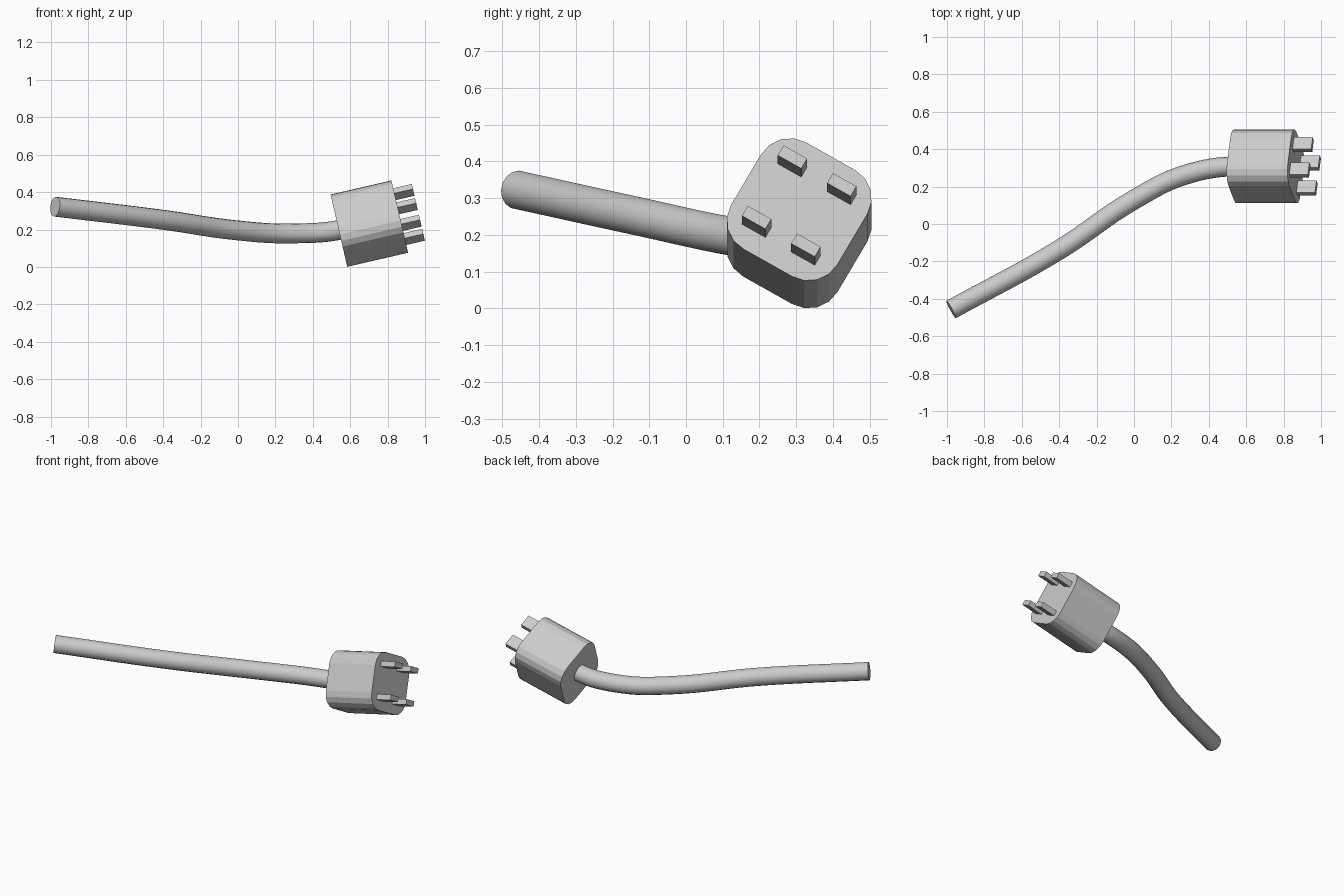
import bpy, bmesh
from math import sin, cos, pi, radians
from mathutils import Vector, Matrix

if "Cube" in bpy.data.objects:
    bpy.data.objects.remove(bpy.data.objects["Cube"])

TILT, ROLL = radians(13), radians(-30)
LENGTH = 0.334
FRONT = Vector((0.865, 0.308, 0.269))

# Plug frame: u and v span the face, a points out along the prongs
a = Vector((cos(TILT), 0, sin(TILT)))
side = Vector((0, 1, 0))
up = Vector((-sin(TILT), 0, cos(TILT)))
u = side * cos(ROLL) + up * sin(ROLL)
v = up * cos(ROLL) - side * sin(ROLL)
FRAME = Matrix.Translation(FRONT) @ Matrix((u, v, a)).transposed().to_4x4()


def prism(name, outline, z0, z1):
    """Extrude a face outline along the plug axis."""
    bm = bmesh.new()
    face = bm.faces.new([bm.verts.new((x, y, z0)) for x, y in outline])
    new = bmesh.ops.extrude_face_region(bm, geom=[face])["geom"]
    verts = [g for g in new if isinstance(g, bmesh.types.BMVert)]
    bmesh.ops.translate(bm, verts=verts, vec=(0, 0, z1 - z0))
    if not face.is_valid or len(bm.faces) < len(outline) + 2:
        bm.faces.new([w for w in bm.verts if abs(w.co.z - z0) < 1e-6])
    bmesh.ops.recalc_face_normals(bm, faces=bm.faces)
    mesh = bpy.data.meshes.new(name)
    bm.to_mesh(mesh)
    bm.free()
    obj = bpy.data.objects.new(name, mesh)
    obj.matrix_world = FRAME
    bpy.context.collection.objects.link(obj)
    return obj


def rounded_rect(w, h, r, steps):
    pts = []
    for k, (sx, sy) in enumerate([(1, 1), (-1, 1), (-1, -1), (1, -1)]):
        for i in range(steps + 1):
            t = (k + i / steps) * pi / 2
            pts.append((sx * (w / 2 - r) + r * cos(t), sy * (h / 2 - r) + r * sin(t)))
    return pts


# Plug housing
prism("plug_body", rounded_rect(0.334, 0.343, 0.09, 4), -LENGTH, 0)

# Four flat prongs
for i, sx in enumerate((-1, 1)):
    for j, sy in enumerate((-1, 1)):
        cx, cy = sx * 0.0775, sy * 0.0975
        rect = [(cx + dx * 0.037, cy + dy * 0.016)
                for dx, dy in ((-1, -1), (1, -1), (1, 1), (-1, 1))]
        prism(f"prong_{2 * i + j + 1}", rect, -0.01, 0.102)

# Bent round cable
path = [(-0.978, -0.457, 0.322), (-0.4, -0.138, 0.252), (0, 0.13, 0.195),
        (0.27, 0.262, 0.179), (0.55, 0.308, 0.2)]
curve = bpy.data.curves.new("cable", "CURVE")
curve.dimensions = "3D"
curve.bevel_depth = 0.053
curve.bevel_resolution = 6
curve.use_fill_caps = True
spline = curve.splines.new("BEZIER")
spline.bezier_points.add(len(path) - 1)
spline.resolution_u = 8
for p, co in zip(spline.bezier_points, path):
    p.co = co
    p.handle_left_type = p.handle_right_type = "AUTO"
end = spline.bezier_points[-1]
end.handle_left_type = end.handle_right_type = "FREE"
end.handle_left = end.co - a * 0.09
end.handle_right = end.co + a * 0.09
cable = bpy.data.objects.new("cable", curve)
bpy.context.collection.objects.link(cable)
bpy.ops.object.select_all(action="DESELECT")
cable.select_set(True)
bpy.context.view_layer.objects.active = cable
bpy.ops.object.convert(target="MESH")
bpy.ops.object.shade_smooth_by_angle(angle=radians(40))
